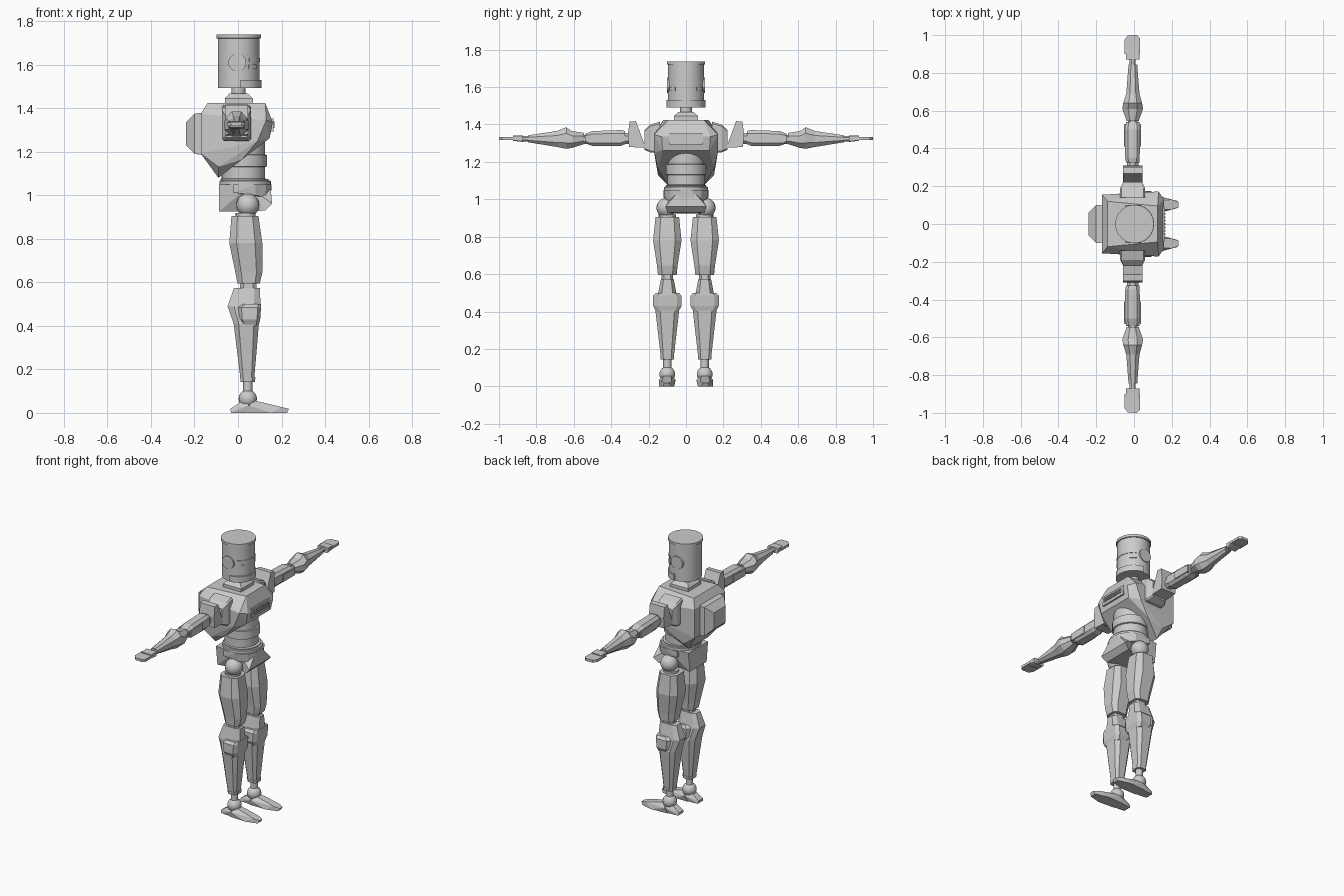
import bpy, bmesh, math
from mathutils import Matrix

grey = bpy.data.materials.new("plain grey")
grey.diffuse_color = (0.6, 0.6, 0.6, 1)


def finish(bm, name, smooth=False):
    bmesh.ops.recalc_face_normals(bm, faces=bm.faces)
    me = bpy.data.meshes.new(name)
    bm.to_mesh(me)
    bm.free()
    ob = bpy.data.objects.new(name, me)
    bpy.context.collection.objects.link(ob)
    me.materials.append(grey)
    if smooth:
        bpy.ops.object.select_all(action='DESELECT')
        ob.select_set(True)
        bpy.context.view_layer.objects.active = ob
        bpy.ops.object.shade_smooth_by_angle(angle=math.radians(35))
    return ob


def hull(name, pts, mirror=True):
    """Faceted solid around points; mirrored across y = 0 when asked."""
    bm = bmesh.new()
    for x, y, z in pts:
        bm.verts.new((x, y, z))
        if mirror:
            bm.verts.new((x, -y, z))
    res = bmesh.ops.convex_hull(bm, input=bm.verts)
    junk = {v for v in res["geom_interior"] if isinstance(v, bmesh.types.BMVert)}
    bmesh.ops.delete(bm, geom=list(junk), context='VERTS')
    bmesh.ops.dissolve_limit(bm, angle_limit=0.02, verts=bm.verts, edges=bm.edges)
    return finish(bm, name)


def box(name, x0, x1, y0, y1, z0, z1):
    return hull(name, [(x, y, z) for x in (x0, x1) for y in (y0, y1)
                       for z in (z0, z1)], False)


def loft(name, rows, place, cut=0.28):
    """Chamfered sections (t, u0, u1, v0, v1) joined along t."""
    bm = bmesh.new()
    rings = []
    for t, u0, u1, v0, v1 in rows:
        c, d = (u1 - u0) * cut, (v1 - v0) * cut
        sec = [(u0 + c, v0), (u1 - c, v0), (u1, v0 + d), (u1, v1 - d),
               (u1 - c, v1), (u0 + c, v1), (u0, v1 - d), (u0, v0 + d)]
        rings.append([bm.verts.new(place(t, u, v)) for u, v in sec])
    for a, b in zip(rings, rings[1:]):
        for i in range(8):
            j = (i + 1) % 8
            bm.faces.new((a[i], a[j], b[j], b[i]))
    bm.faces.new(rings[0])
    bm.faces.new(rings[-1])
    return finish(bm, name)


def lathe(name, cx, cy, prof, n=32):
    """Turned solid from (radius, z) pairs."""
    bm = bmesh.new()
    rings = [[bm.verts.new((cx + r * math.cos(2 * math.pi * i / n),
                            cy + r * math.sin(2 * math.pi * i / n), z))
              for i in range(n)] for r, z in prof]
    for a, b in zip(rings, rings[1:]):
        for i in range(n):
            bm.faces.new((a[i], a[(i + 1) % n], b[(i + 1) % n], b[i]))
    bm.faces.new(rings[0])
    bm.faces.new(rings[-1])
    return finish(bm, name, True)


def ball(name, x, y, z, r):
    bm = bmesh.new()
    bmesh.ops.create_uvsphere(bm, u_segments=20, v_segments=12, radius=r,
                              matrix=Matrix.Translation((x, y, z)))
    return finish(bm, name, True)


def arc_plate(name, a0, a1, r0, r1, z0, z1, cx=0.003, n=12):
    """Curved plate around the head axis, angles in degrees from the front."""
    bm = bmesh.new()
    rings = []
    for i in range(n + 1):
        a = math.radians(a0 + (a1 - a0) * i / n)
        rings.append([bm.verts.new((cx + r * math.cos(a), r * math.sin(a), z))
                      for r, z in ((r0, z0), (r1, z0), (r1, z1), (r0, z1))])
    for a, b in zip(rings, rings[1:]):
        for i in range(4):
            j = (i + 1) % 4
            bm.faces.new((a[i], a[j], b[j], b[i]))
    bm.faces.new(rings[0])
    bm.faces.new(rings[-1])
    return finish(bm, name, True)


# Head: can with rims, jaw band, brow and ear discs
lathe("head", 0.003, 0, [(0.085, 1.492), (0.096, 1.492), (0.096, 1.72),
                         (0.102, 1.722), (0.102, 1.738), (0.097, 1.738)], 40)
arc_plate("jaw_band", -85, 85, 0.09, 0.104, 1.492, 1.53)
arc_plate("brow_band", -60, 60, 0.09, 0.099, 1.615, 1.63)
for s, side in ((1, "left"), (-1, "right")):
    arc_plate(side + "_cheek_band", s * 35, s * 62, 0.09, 0.101, 1.58, 1.60)
    bm = bmesh.new()
    bmesh.ops.create_cone(bm, cap_ends=True, segments=24, radius1=0.041, radius2=0.041, depth=0.02,
                          matrix=Matrix.Translation((-0.003, s * 0.091, 1.61))
                          @ Matrix.Rotation(math.pi / 2, 4, 'X'))
    finish(bm, side + "_ear_disc", True)

# Neck and collar
lathe("neck", 0.003, 0, [(0.032, 1.44), (0.032, 1.495)], 20)
hull("collar", [(-0.06, 0.065, 1.42), (0.068, 0.065, 1.42), (-0.06, 0.065, 1.445),
                (0.068, 0.065, 1.445), (-0.04, 0.04, 1.467), (0.045, 0.04, 1.467)])

# Chest, back pack and ribbed chest plate
hull("chest", [(-0.14, 0.12, 1.425), (0.125, 0.095, 1.425), (-0.17, 0.155, 1.375),
               (0.13, 0.172, 1.345), (0.16, 0.13, 1.335), (0.145, 0.125, 1.262),
               (0.09, 0.17, 1.25), (0.02, 0.15, 1.165), (-0.09, 0.10, 1.08),
               (-0.09, 0.15, 1.13), (-0.17, 0.155, 1.19)])
hull("back_pack", [(-0.16, 0.10, 1.185), (-0.16, 0.10, 1.38), (-0.20, 0.10, 1.19),
                   (-0.20, 0.10, 1.375), (-0.24, 0.06, 1.23), (-0.24, 0.06, 1.335)])
box("chest_plate", 0.13, 0.162, -0.092, 0.092, 1.293, 1.352)
for i in range(9):
    y = -0.072 + i * 0.018
    box("chest_rib", 0.155, 0.168, y - 0.005, y + 0.005, 1.31, 1.338)

# Waist rings and belt
lathe("waist", 0.025, 0, [(0.106, 1.06), (0.106, 1.075), (0.10, 1.078), (0.10, 1.13),
                          (0.108, 1.133), (0.108, 1.185), (0.10, 1.188), (0.10, 1.25)], 36)
lathe("belt", 0.033, 0, [(0.118, 1.045), (0.118, 1.066), (0.108, 1.068), (0.108, 1.075)], 36)

# Pelvis: rear block, rounded front shelf and front guard
hull("pelvis_block", [(-0.087, 0.10, 1.05), (-0.087, 0.085, 0.925), (0.04, 0.06, 0.925),
                      (0.06, 0.11, 1.05), (0.05, 0.07, 0.96)])
hull("pelvis_shelf", [(-0.02, 0.12, 1.05), (-0.02, 0.12, 1.012), (0.08, 0.118, 1.05),
                      (0.08, 0.11, 1.0), (0.13, 0.085, 1.05), (0.125, 0.08, 0.99),
                      (0.155, 0.04, 1.05), (0.15, 0.04, 0.985)])
hull("pelvis_guard", [(0.04, 0.055, 0.925), (0.04, 0.055, 0.99), (0.125, 0.10, 0.93),
                      (0.157, 0.11, 0.962), (0.15, 0.05, 1.03), (0.06, 0.07, 1.03)])

for s, side in ((1, "left"), (-1, "right")):
    def arm(t, u, v):
        return (u - 0.007, s * t, v)

    def leg(t, u, v):
        return (u, s * (0.1 + v), t)

    # Shoulder mount and raised guard
    loft(side + "_shoulder_mount", [(0.14, -0.066, 0.066, 1.25, 1.415), (0.19, -0.066, 0.066, 1.25, 1.40),
         (0.222, -0.05, 0.05, 1.265, 1.37)], arm, 0.06)
    hull(side + "_shoulder_guard", [(x, s * y, z) for x in (-0.058, 0.046) for y, z in
         ((0.215, 1.275), (0.235, 1.33), (0.268, 1.418), (0.302, 1.415), (0.31, 1.35), (0.305, 1.28))], False)
    # Arm
    loft(side + "_shoulder_joint", [(0.29, -0.03, 0.03, 1.295, 1.355), (0.345, -0.03, 0.03, 1.295, 1.355)], arm)
    loft(side + "_upper_arm", [(0.325, -0.035, 0.035, 1.295, 1.365), (0.35, -0.04, 0.037, 1.285, 1.37),
         (0.50, -0.042, 0.04, 1.285, 1.365), (0.54, -0.035, 0.035, 1.30, 1.35)], arm, 0.2)
    box(side + "_upper_arm_plate", -0.052, 0.036, *sorted((s * 0.41, s * 0.53)), 1.30, 1.345)
    loft(side + "_elbow", [(0.53, -0.025, 0.025, 1.295, 1.345), (0.57, -0.025, 0.025, 1.295, 1.345)], arm)
    loft(side + "_forearm", [(0.545, -0.032, 0.032, 1.295, 1.355), (0.61, -0.055, 0.055, 1.275, 1.365),
         (0.64, -0.05, 0.05, 1.27, 1.385), (0.69, -0.034, 0.036, 1.28, 1.365),
         (0.845, -0.022, 0.024, 1.305, 1.342)], arm)
    loft(side + "_wrist", [(0.84, -0.016, 0.016, 1.31, 1.338), (0.885, -0.016, 0.016, 1.31, 1.338)], arm)
    # Flat hand: palm block and finger plate
    loft(side + "_palm", [(0.872, -0.036, 0.036, 1.307, 1.342), (0.925, -0.034, 0.034, 1.313, 1.34)], arm, 0.1)
    hull(side + "_fingers", [(x - 0.007, s * y, z) for z in (1.318, 1.334) for x, y in
         ((-0.044, 0.90), (0.038, 0.90), (-0.044, 0.975), (0.038, 0.985), (-0.025, 0.998), (0.022, 1.0))], False)

    # Leg
    ball(side + "_hip", 0.045, s * 0.105, 0.955, 0.053)
    lathe(side + "_hip_socket", 0.035, s * 0.1, [(0.046, 0.89), (0.046, 0.918)], 20)
    loft(side + "_thigh", [(0.905, -0.03, 0.094, -0.063, 0.063), (0.78, -0.04, 0.112, -0.076, 0.076),
         (0.645, -0.012, 0.112, -0.055, 0.055), (0.595, -0.002, 0.10, -0.05, 0.05)], leg, 0.22)
    loft(side + "_knee_joint", [(0.64, 0.01, 0.085, -0.03, 0.03), (0.55, 0.01, 0.085, -0.03, 0.03)], leg, 0.2)
    loft(side + "_shin", [(0.575, -0.018, 0.10, -0.034, 0.034), (0.49, -0.048, 0.104, -0.05, 0.05),
         (0.41, -0.02, 0.096, -0.064, 0.064), (0.15, 0.012, 0.074, -0.034, 0.034)], leg, 0.2)
    loft(side + "_knee_pad", [(0.50, 0.02, 0.105, -0.062, 0.062), (0.485, 0.0, 0.106, -0.076, 0.076),
         (0.43, 0.005, 0.102, -0.076, 0.076), (0.40, 0.02, 0.094, -0.06, 0.06)], leg, 0.15)
    loft(side + "_shin_cuff", [(0.162, 0.01, 0.08, -0.037, 0.037), (0.143, 0.012, 0.078, -0.035, 0.035)], leg, 0.2)
    lathe(side + "_ankle_rod", 0.045, s * 0.1, [(0.022, 0.06), (0.022, 0.15)], 16)
    ball(side + "_ankle", 0.045, s * 0.1, 0.065, 0.042)
    # Foot: long toe wedge and short heel wedge
    hull(side + "_toe", [(x, s * (0.1 + k * w + o), z) for k in (-1, 1) for x, w, o, z in
         ((0.035, 0.036, 0, 0.0), (0.05, 0.045, 0, 0.035), (0.075, 0.02, 0, 0.057), (0.15, 0.04, 0.003, 0.0),
          (0.20, 0.026, 0.003, 0.027), (0.235, 0.014, 0.003, 0.018), (0.225, 0.02, 0.003, 0.0))], False)
    hull(side + "_heel", [(x, s * (0.1 + k * w), z) for k in (-1, 1) for x, w, z in
         ((0.06, 0.034, 0.0), (0.05, 0.042, 0.035), (0.025, 0.02, 0.058),
          (-0.036, 0.022, 0.018), (-0.032, 0.026, 0.0))], False)
